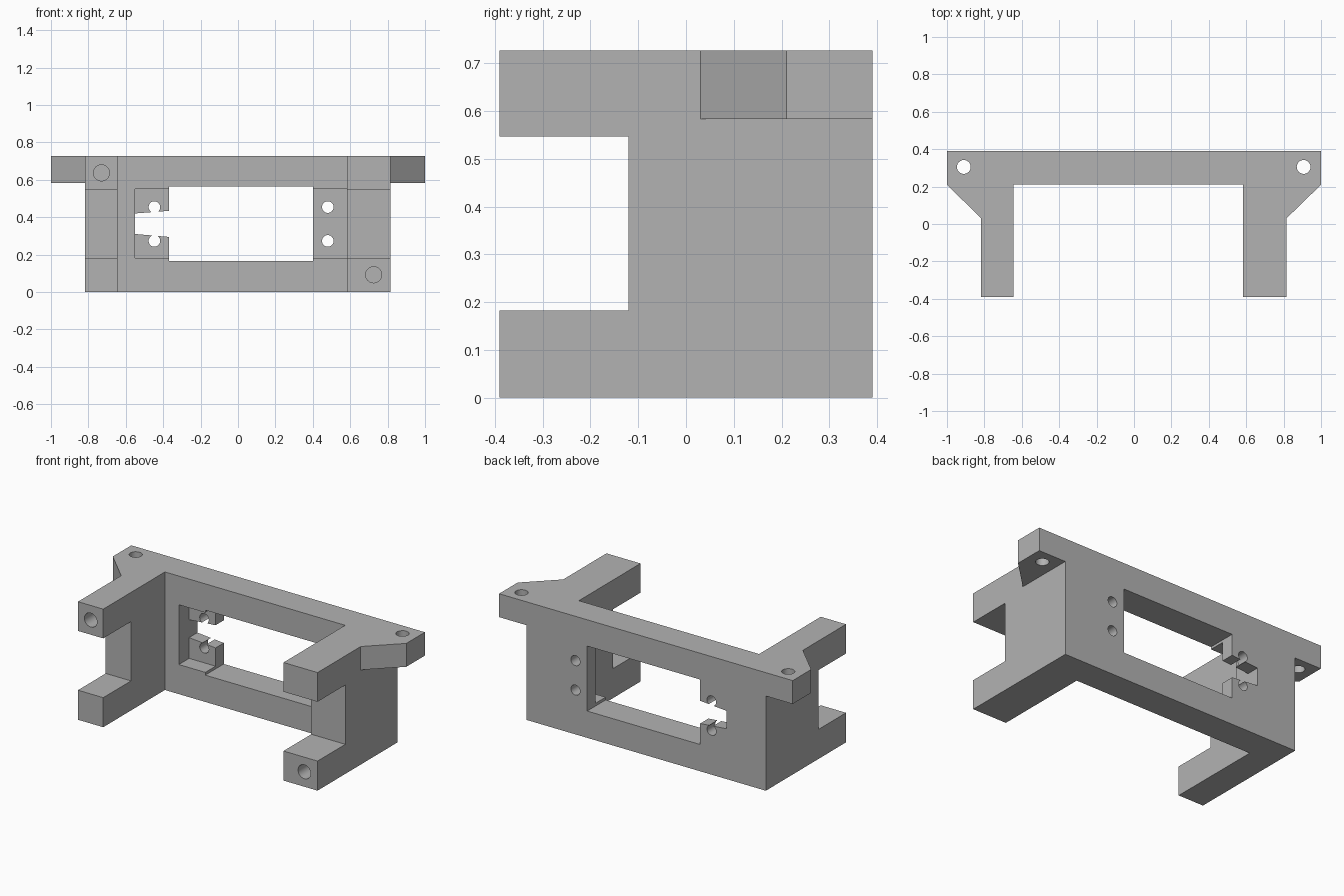
import bpy
import bmesh
import math
from mathutils import Matrix, Vector

cube = bpy.data.objects.get("Cube")
if cube:
    bpy.data.objects.remove(cube, do_unlink=True)

# Single matte grey
GREY = (0.45, 0.45, 0.45, 1)
mat = bpy.data.materials.new("plain_grey")
mat.use_nodes = True
mat.diffuse_color = GREY
bsdf = next(n for n in mat.node_tree.nodes if n.type == 'BSDF_PRINCIPLED')
bsdf.inputs["Base Color"].default_value = GREY


def finish(name, bm):
    bmesh.ops.recalc_face_normals(bm, faces=bm.faces)
    mesh = bpy.data.meshes.new(name)
    bm.to_mesh(mesh)
    bm.free()
    mesh.materials.append(mat)
    obj = bpy.data.objects.new(name, mesh)
    bpy.context.collection.objects.link(obj)
    return obj


def prism(name, points, offset):
    """Extrude a closed outline of 3D points along an offset."""
    bm = bmesh.new()
    face = bm.faces.new([bm.verts.new(p) for p in points])
    out = bmesh.ops.extrude_face_region(bm, geom=[face])
    moved = [v for v in out["geom"] if isinstance(v, bmesh.types.BMVert)]
    bmesh.ops.translate(bm, verts=moved, vec=offset)
    return finish(name, bm)


def box(name, x, y, z):
    outline = [(x[0], y[0], z[0]), (x[1], y[0], z[0]),
               (x[1], y[1], z[0]), (x[0], y[1], z[0])]
    return prism(name, outline, (0, 0, z[1] - z[0]))


def rod(name, center, radius, length, axis):
    bm = bmesh.new()
    turn = Vector((0, 0, 1)).rotation_difference(Vector(axis)).to_matrix().to_4x4()
    bmesh.ops.create_cone(bm, cap_ends=True, segments=32, radius1=radius,
                          radius2=radius, depth=length,
                          matrix=Matrix.Translation(center) @ turn)
    return finish(name, bm)


def cut(target, cutter):
    cutter.hide_render = True
    mod = target.modifiers.new("cut", 'BOOLEAN')
    mod.operation = 'DIFFERENCE'
    mod.solver = 'EXACT'
    mod.object = cutter
    bpy.context.view_layer.objects.active = target
    bpy.ops.object.modifier_apply(modifier=mod.name)
    bpy.data.objects.remove(cutter, do_unlink=True)


TOP, BACK, PLATE = 0.727, 0.39, 0.21
ARM_L, ARM_R = 0.815, -0.817

# Bracket: plan outline with back plate, two arms and mounting ears
plan = [(-1, BACK), (-1, PLATE), (ARM_R, 0.03), (ARM_R, -BACK),
        (-0.645, -BACK), (-0.645, PLATE), (0.583, PLATE), (0.583, -BACK),
        (ARM_L, -BACK), (ARM_L, 0.03), (1, PLATE), (1, BACK)]
bracket = prism("mounting_bracket", [(x, y, 0) for x, y in plan], (0, 0, TOP))

# Clear the space under the ears
cut(bracket, box("ear_clearance_left", (ARM_L, 1.2), (-1, 1), (-0.2, 0.583)))
cut(bracket, box("ear_clearance_right", (-1.2, ARM_R), (-1, 1), (-0.2, 0.583)))

# Notch that splits each arm into an upper and lower prong
cut(bracket, box("arm_notch", (-1.3, 1.3), (-0.6, -0.12), (0.182, 0.547)))

# Window through the plate, with shallow pockets on the front at both ends
cut(bracket, box("window", (-0.37, 0.40), (0.1, 0.5), (0.165, 0.565)))
cut(bracket, box("pocket_right", (-0.55, -0.3), (0.1, 0.31), (0.182, 0.55)))
cut(bracket, box("pocket_left", (0.3, 0.583), (0.1, 0.31), (0.182, 0.55)))

# Flared cable slot between the two right tabs
slot = [(-0.55, 0.1, 0.31), (-0.33, 0.1, 0.291),
        (-0.33, 0.1, 0.437), (-0.55, 0.1, 0.42)]
cut(bracket, prism("cable_slot", slot, (0, 0.5, 0)))

# Screw holes through the tabs
for x in (-0.447, 0.48):
    for z in (0.273, 0.454):
        cut(bracket, rod("tab_hole", (x, 0.35, z), 0.031, 0.3, (0, 1, 0)))

# Vertical holes in the ears
for x in (-0.91, 0.907):
    cut(bracket, rod("ear_hole", (x, 0.305, 0.65), 0.037, 0.4, (0, 0, 1)))

# Blind holes in the ends of two opposite prongs
for x, z in ((-0.73, 0.637), (0.725, 0.092)):
    cut(bracket, rod("prong_hole", (x, -0.4, z), 0.043, 0.6, (0, 1, 0)))

bpy.ops.object.select_all(action='DESELECT')
bracket.select_set(True)
bpy.context.view_layer.objects.active = bracket
bpy.ops.object.shade_smooth_by_angle(angle=math.radians(30))
